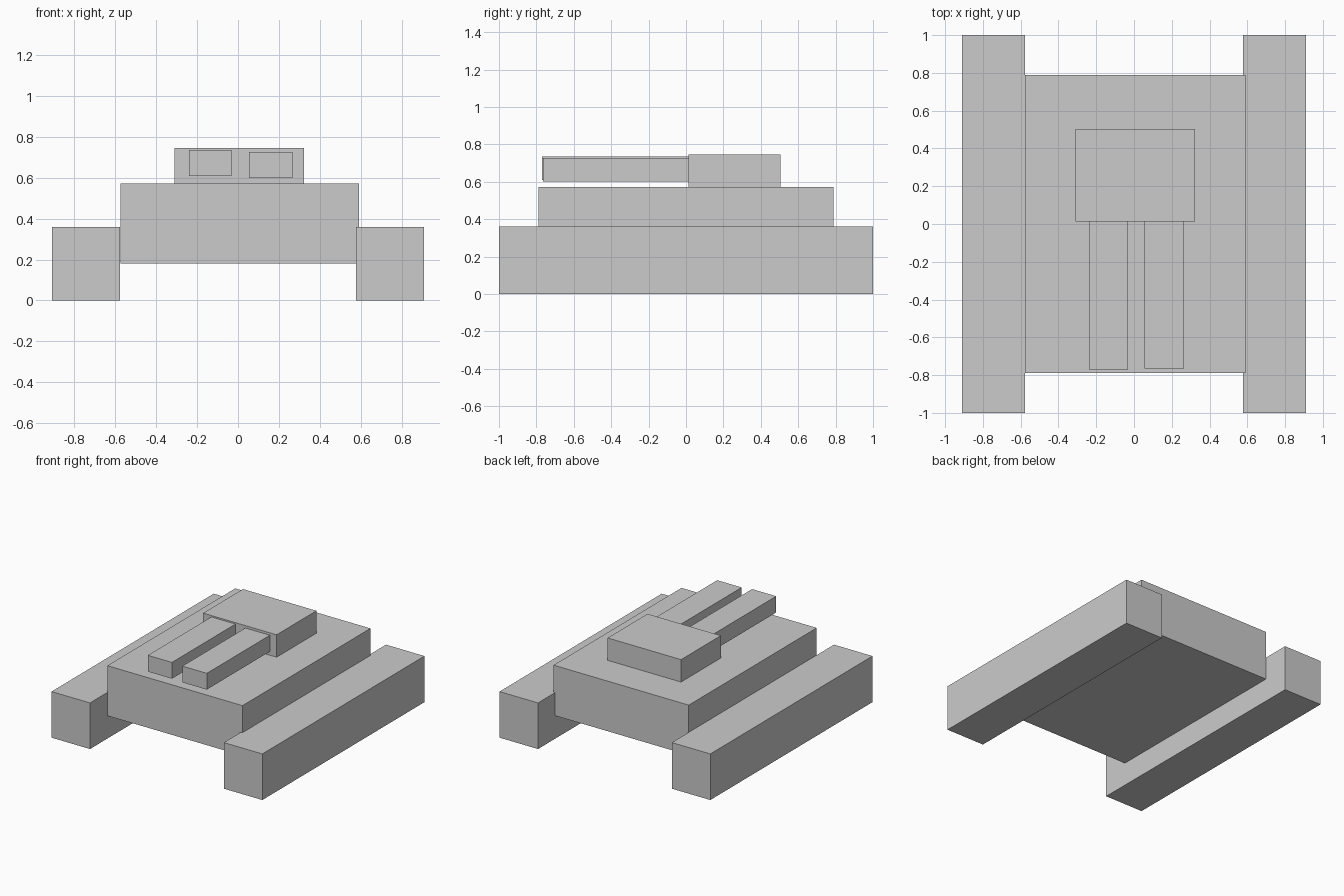
import bpy

if "Cube" in bpy.data.objects:
    bpy.data.objects.remove(bpy.data.objects["Cube"])


def box(name, x, y, z):
    """Add a box spanning the given (min, max) ranges."""
    spans = (x, y, z)
    bpy.ops.mesh.primitive_cube_add(size=1, location=[(a + b) / 2 for a, b in spans])
    obj = bpy.context.object
    obj.name = name
    obj.scale = [b - a for a, b in spans]
    bpy.ops.object.transform_apply(location=False, rotation=False, scale=True)
    return obj


# Tracks on both sides
box("left_track", (-0.91, -0.578), (-1, 1), (0, 0.36))
box("right_track", (0.578, 0.91), (-1, 1), (0, 0.36))

# Hull slung between the tracks, biting slightly into the right one
box("hull", (-0.576, 0.591), (-0.789, 0.789), (0.18, 0.571))

# Turret towards the rear of the hull
box("turret", (-0.31, 0.324), (0.013, 0.504), (0.571, 0.746))

# Twin gun barrels, the right one a touch lower
box("left_barrel", (-0.239, -0.031), (-0.771, 0.013), (0.608, 0.735))
box("right_barrel", (0.055, 0.266), (-0.765, 0.013), (0.6, 0.727))
